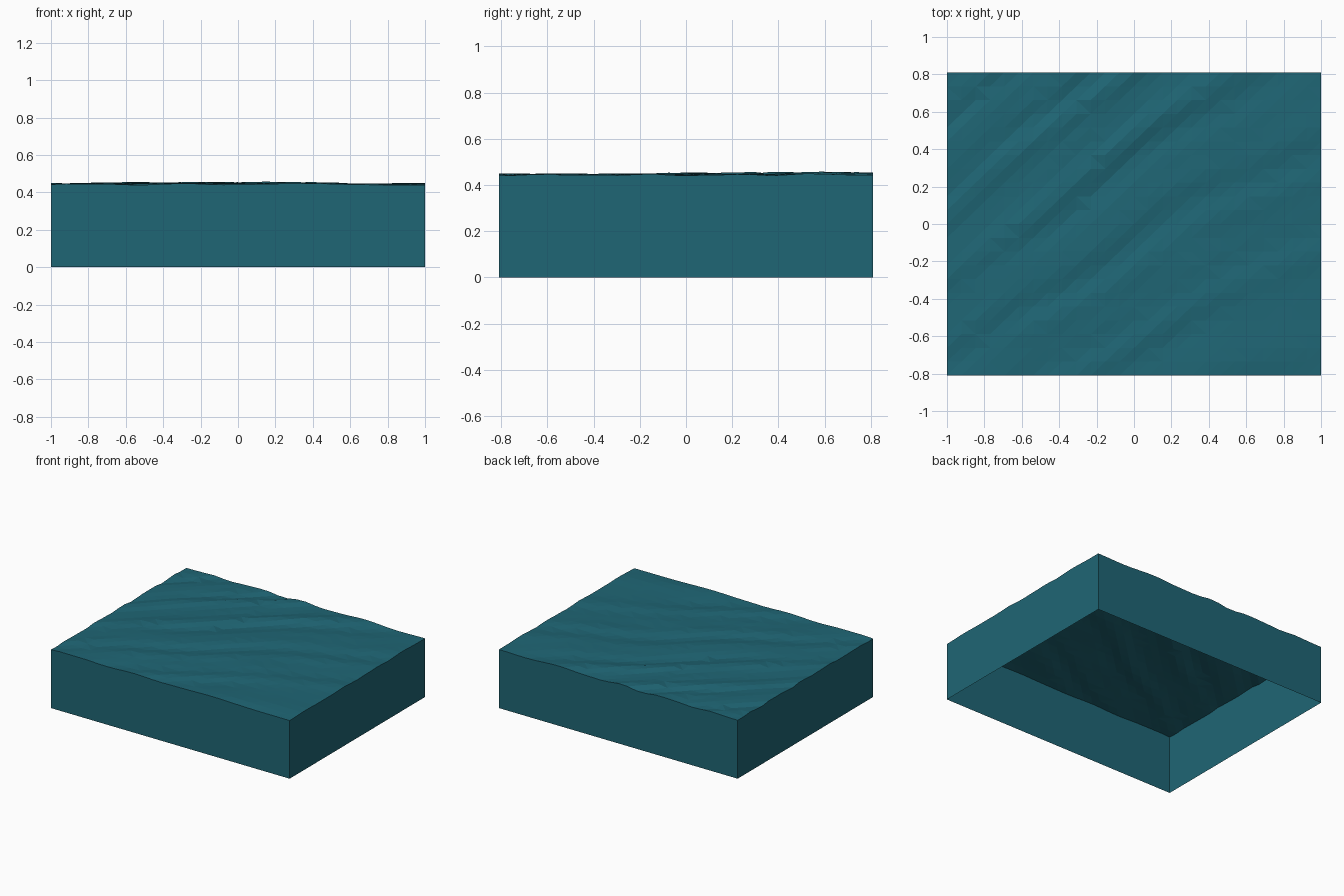
import bpy, bmesh
from math import sin, pi, exp
from mathutils import Vector, noise

if "Cube" in bpy.data.objects:
    bpy.data.objects.remove(bpy.data.objects["Cube"])

HALF_X, HALF_Y, LEVEL = 1.0, 0.81, 0.441


def wave_height(x, y):
    # diagonal swells, turning towards the x axis at the front right
    slope = 0.62 - 0.15 * (x - y)
    across = y - slope * x
    bend = noise.noise(Vector((x * 1.3, y * 1.3, 2.0))) * 0.9
    swell = sin(2 * pi * across / 0.36 + bend * 2)
    ripple = sin(2 * pi * across / 0.21 + 1.3 + bend * 3)
    strength = 0.45 + 0.55 * exp(-((x + 0.25) ** 2 + (y - 0.45) ** 2) / 0.5)
    chop = noise.noise(Vector((x * 2.2 + y, across * 5, 7.0)))
    crest = 0.006 * strength
    return LEVEL + 0.0065 * strength * swell + 0.0035 * strength * ripple \
        + 0.006 * chop + crest


# Water surface: a rippled, triangulated sheet
bm = bmesh.new()
bmesh.ops.create_grid(bm, x_segments=26, y_segments=22, size=1.0)
for v in bm.verts:
    v.co.x *= HALF_X
    v.co.y *= HALF_Y
    v.co.z = wave_height(v.co.x, v.co.y)
rim = [e for e in bm.edges if e.is_boundary]

# Side walls: rim drawn straight down to the base, open underneath
skirt = bmesh.ops.extrude_edge_only(bm, edges=rim)["geom"]
for v in skirt:
    if isinstance(v, bmesh.types.BMVert):
        v.co.z = 0.0
bmesh.ops.triangulate(bm, faces=[f for f in bm.faces
                                 if all(v.co.z > 0.1 for v in f.verts)])
bmesh.ops.recalc_face_normals(bm, faces=bm.faces)
top = max(bm.faces, key=lambda f: f.calc_center_median().z)
if top.normal.z < 0:
    bmesh.ops.reverse_faces(bm, faces=bm.faces)

mesh = bpy.data.meshes.new("water_block")
bm.to_mesh(mesh)
bm.free()
water = bpy.data.objects.new("water_block", mesh)
bpy.context.collection.objects.link(water)

# Deep teal
teal = bpy.data.materials.new("teal_water")
teal.diffuse_color = (0.0137, 0.133, 0.178, 1.0)
teal.use_nodes = True
teal.node_tree.nodes["Principled BSDF"].inputs["Base Color"].default_value = teal.diffuse_color
mesh.materials.append(teal)
